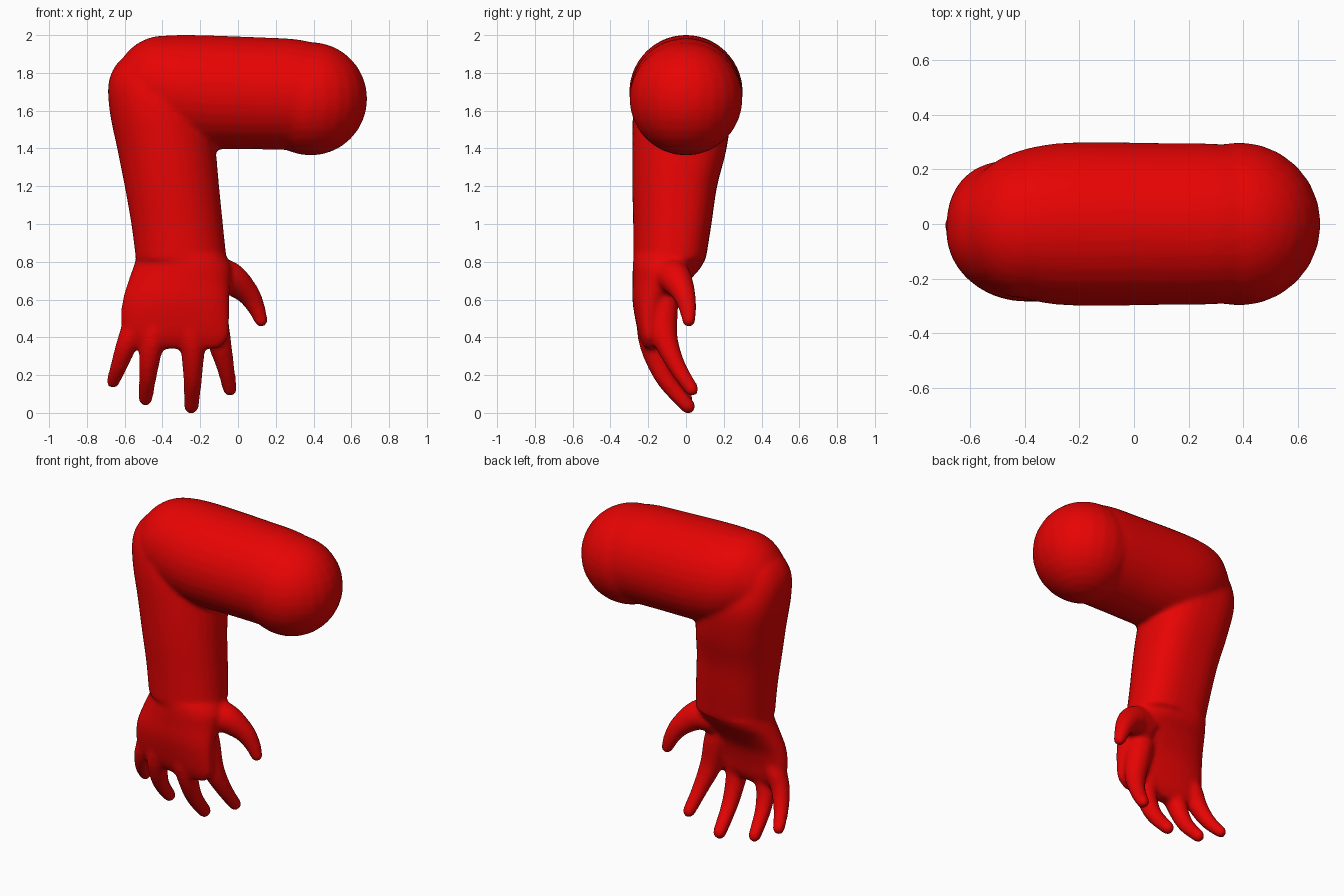
import bpy
import bmesh
from math import cos, sin, tau
from mathutils import Vector, Matrix

if "Cube" in bpy.data.objects:
    bpy.data.objects.remove(bpy.data.objects["Cube"])

red = bpy.data.materials.new("red skin")
red.use_nodes = True
colour = (0.8, 0.001, 0.001, 1)
red.diffuse_color = colour
red.node_tree.nodes["Principled BSDF"].inputs["Base Color"].default_value = colour

bm = bmesh.new()


def smooth_path(keys, steps=5):
    """Catmull-Rom interpolation of tuples."""
    keys = [Vector(k) for k in keys]
    ext = [keys[0]] + keys + [keys[-1]]
    out = []
    for a, b, c, d in zip(ext, ext[1:], ext[2:], ext[3:]):
        for i in range(steps):
            t = i / steps
            out.append(0.5 * (2 * b + (c - a) * t + (2 * a - 5 * b + 4 * c - d) * t * t
                              + (3 * b - a - 3 * c + d) * t ** 3))
    return out + [keys[-1]]


def section(i, n, power):
    """Point on a circle whose v > 0 half is squarer when power < 1."""
    c, s = cos(tau * i / n), sin(tau * i / n)
    if s > 0:
        c, s = (abs(c) ** power) * (1 if c > 0 else -1), s ** power
    return c, s


def skin(rings, power=1.0):
    """Closed tube through rings of (centre, half axis u, half axis v)."""
    n = 32
    circle = [section(i, n, power) for i in range(n)]
    loops = [[bm.verts.new(c + u * p + v * q) for p, q in circle] for c, u, v in rings]
    for lo, hi in zip(loops, loops[1:]):
        for i in range(n):
            j = (i + 1) % n
            bm.faces.new((lo[i], lo[j], hi[j], hi[i]))
    bm.faces.new(loops[0][::-1])
    bm.faces.new(loops[-1])


def ball(centre, radius):
    bmesh.ops.create_uvsphere(bm, u_segments=24, v_segments=16, radius=radius,
                              matrix=Matrix.Translation(centre))


def upright(keys, power, tilt):
    """Tube along z from (z, x min, x max, y min, y max), turned back by tilt on its right."""
    skin([(Vector(((a + b) / 2, (c + d) / 2, z)), Vector(((b - a) / 2, -tilt, 0)),
           Vector((0, (d - c) / 2, 0))) for z, a, b, c, d in smooth_path(keys)], power)


def digit(keys):
    """Round tapered tube from (x, y, z, radius) with a ball tip."""
    pts = smooth_path(keys)
    rings = []
    for i, p in enumerate(pts):
        t = (pts[min(i + 1, len(pts) - 1)] - pts[max(i - 1, 0)]).to_3d().normalized()
        v = t.cross(Vector((1, 0, 0.2))).normalized()
        rings.append((p.to_3d(), v.cross(t) * p[3], v * p[3]))
    skin(rings)
    ball(pts[-1].to_3d(), pts[-1][3])


# Upper arm: (x, centre z, radius), with a round shoulder end
upper = [(-0.6, 1.75, 0.1), (-0.55, 1.745, 0.19), (-0.48, 1.735, 0.245),
         (-0.36, 1.715, 0.284), (-0.2, 1.7, 0.3), (0.1, 1.692, 0.297),
         (0.3, 1.685, 0.294), (0.42, 1.67, 0.285)]
skin([(Vector((x, 0, z)), Vector((0, r, 0)), Vector((0, 0, r)))
      for x, z, r in smooth_path(upper)])
ball((0.385, 0, 1.663), 0.3)

# Forearm with a fuller back and a rounded elbow
upright([(0.81, -0.54, -0.06, -0.28, 0.105), (1.0, -0.565, -0.08, -0.28, 0.135),
         (1.2, -0.6, -0.1, -0.285, 0.165), (1.4, -0.64, -0.12, -0.285, 0.215),
         (1.6, -0.68, -0.16, -0.28, 0.235), (1.75, -0.685, -0.22, -0.25, 0.19),
         (1.85, -0.64, -0.28, -0.19, 0.14), (1.9, -0.57, -0.34, -0.1, 0.06)], 0.78, 0)
ball((-0.39, -0.01, 1.733), 0.265)

# Palm, thinning towards the knuckles
upright([(0.34, -0.54, -0.1, -0.205, -0.135), (0.4, -0.605, -0.05, -0.24, -0.1),
         (0.5, -0.62, -0.045, -0.265, -0.08), (0.6, -0.61, -0.045, -0.28, -0.05),
         (0.7, -0.58, -0.04, -0.28, 0.015), (0.77, -0.555, -0.035, -0.28, 0.075),
         (0.83, -0.535, -0.065, -0.275, 0.105)], 0.85, 0.03)

# Fingers, curling towards the back, and thumb
digit([(-0.5, -0.14, 0.62, 0.04), (-0.55, -0.13, 0.46, 0.062), (-0.59, -0.12, 0.36, 0.056),
       (-0.63, -0.07, 0.25, 0.045), (-0.662, 0.0, 0.165, 0.035)])
digit([(-0.4, -0.17, 0.62, 0.05), (-0.43, -0.165, 0.46, 0.076), (-0.46, -0.16, 0.34, 0.062),
       (-0.477, -0.105, 0.2, 0.048), (-0.49, 0.0, 0.075, 0.038)])
digit([(-0.26, -0.18, 0.6, 0.05), (-0.25, -0.18, 0.46, 0.08), (-0.24, -0.175, 0.34, 0.064),
       (-0.24, -0.11, 0.18, 0.05), (-0.247, 0.01, 0.035, 0.04)])
digit([(-0.2, -0.12, 0.76, 0.06), (-0.145, -0.12, 0.58, 0.078), (-0.105, -0.11, 0.4, 0.066),
       (-0.068, -0.05, 0.25, 0.048), (-0.043, 0.03, 0.125, 0.038)])
digit([(-0.15, -0.09, 0.72, 0.1), (-0.05, -0.06, 0.715, 0.09), (0.045, -0.015, 0.64, 0.064),
       (0.095, 0.008, 0.56, 0.048), (0.122, 0.015, 0.49, 0.036)])

bmesh.ops.recalc_face_normals(bm, faces=bm.faces)
mesh = bpy.data.meshes.new("arm")
bm.to_mesh(mesh)
bm.free()
mesh.materials.append(red)
arm = bpy.data.objects.new("arm", mesh)
bpy.context.collection.objects.link(arm)

# Fuse the parts into one continuous skin
fuse = arm.modifiers.new("fuse", 'REMESH')
fuse.mode = 'VOXEL'
fuse.voxel_size = 0.014
fuse.use_smooth_shade = True
soften = arm.modifiers.new("soften", 'SMOOTH')
soften.factor = 0.5
soften.iterations = 8
